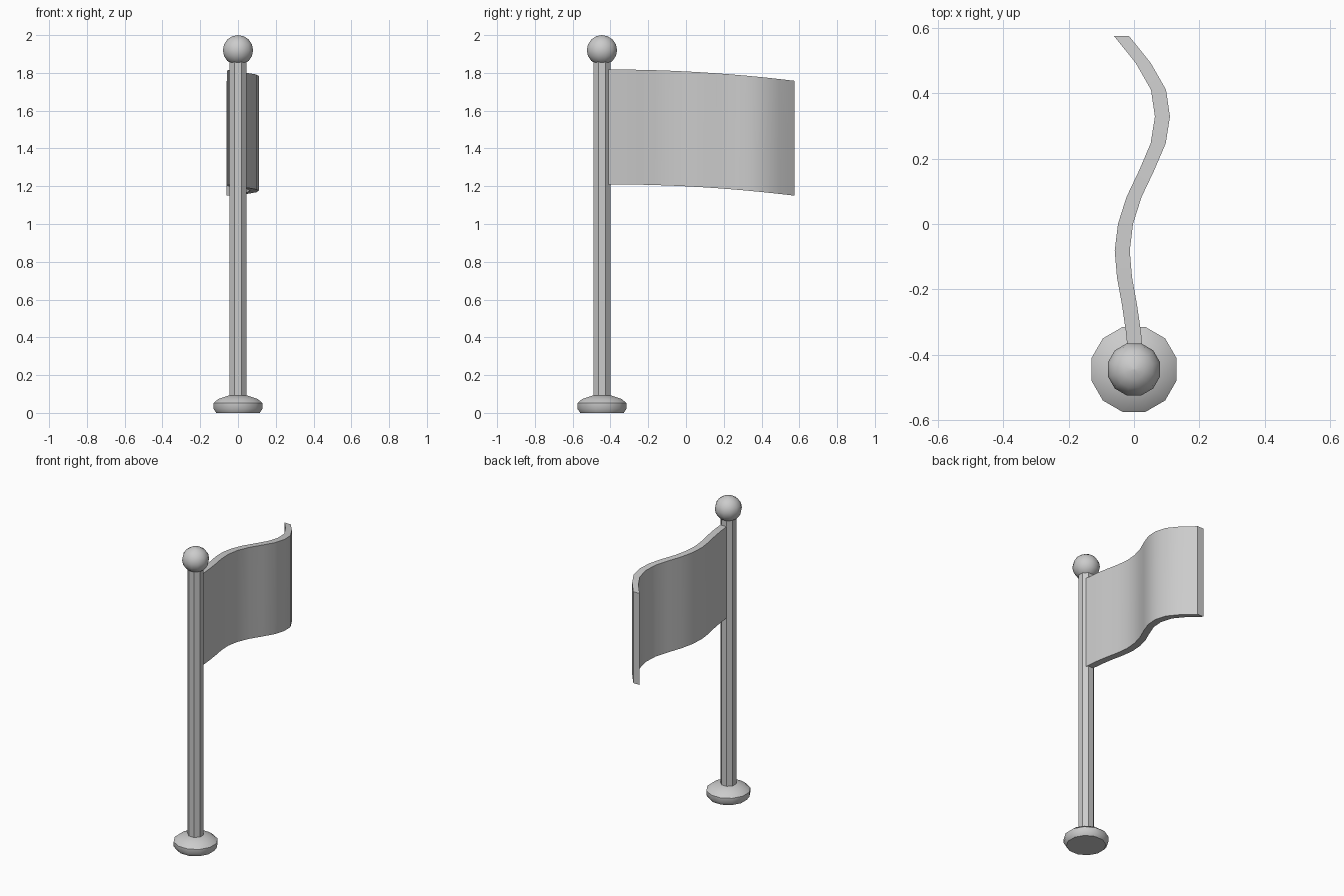
import bpy, bmesh, math

if "Cube" in bpy.data.objects:
    bpy.data.objects.remove(bpy.data.objects["Cube"])

grey = bpy.data.materials.new("grey")
grey.diffuse_color = (0.6, 0.6, 0.6, 1)
grey.use_nodes = True
grey.node_tree.nodes["Principled BSDF"].inputs["Base Color"].default_value = grey.diffuse_color
POLE_Y = -0.445


def make(name, bm, angle=None):
    bmesh.ops.recalc_face_normals(bm, faces=bm.faces[:])
    me = bpy.data.meshes.new(name)
    bm.to_mesh(me)
    bm.free()
    me.materials.append(grey)
    ob = bpy.data.objects.new(name, me)
    bpy.context.collection.objects.link(ob)
    if angle:
        bpy.ops.object.select_all(action='DESELECT')
        ob.select_set(True)
        bpy.context.view_layer.objects.active = ob
        bpy.ops.object.shade_smooth_by_angle(angle=math.radians(angle))
    return ob


def turned(name, profile, sides, angle=None):
    """Lathe around the pole; radii measured to the flats, which face the axes."""
    bm = bmesh.new()
    rings = []
    for r, z in profile:
        R = r / math.cos(math.pi / sides)
        if r == 0:
            rings.append([bm.verts.new((0, POLE_Y, z))])
            continue
        rings.append([bm.verts.new((R * math.cos((i + .5) * math.tau / sides),
                                    POLE_Y + R * math.sin((i + .5) * math.tau / sides), z))
                      for i in range(sides)])
    for a, b in zip(rings, rings[1:]):
        for i in range(sides):
            j = (i + 1) % sides
            if len(a) == 1:
                bm.faces.new((a[0], b[j], b[i]))
            elif len(b) == 1:
                bm.faces.new((a[i], a[j], b[0]))
            else:
                bm.faces.new((a[i], a[j], b[j], b[i]))
    for ring in (rings[0], rings[-1]):
        if len(ring) > 1:
            bm.faces.new(ring)
    return make(name, bm, angle)


# Foot, octagonal pole and ball
turned("base", [(0.115, 0), (0.13, 0.022), (0.13, 0.052), (0.105, 0.073), (0.05, 0.092)], 12, 35)
turned("pole", [(0.045, 0.05), (0.045, 1.87)], 8)
turned("ball", [(0.08 * math.sin(math.pi * k / 8), 1.92 - 0.08 * math.cos(math.pi * k / 8))
                for k in range(9)], 12, 60)

# Waving flag: centre line x at even steps in y, drooping towards the free end
wave = [0.006, -0.002, -0.014, -0.029, -0.036, -0.026, 0.0, 0.039, 0.074, 0.087, 0.075, 0.028, -0.038]
bm = bmesh.new()
sections = []
for i, x in enumerate(wave):
    t = i / (len(wave) - 1)
    y = -0.41 + 0.985 * t
    drop = 0.06 * t * t
    sections.append([bm.verts.new((x + dx, y, z - drop)) for dx, z in
                     ((-0.023, 1.21), (0.023, 1.21), (0.023, 1.818), (-0.023, 1.818))])
for a, b in zip(sections, sections[1:]):
    for k in range(4):
        bm.faces.new((a[k], a[(k + 1) % 4], b[(k + 1) % 4], b[k]))
bm.faces.new(sections[0])
bm.faces.new(sections[-1])
make("flag", bm, 40)
